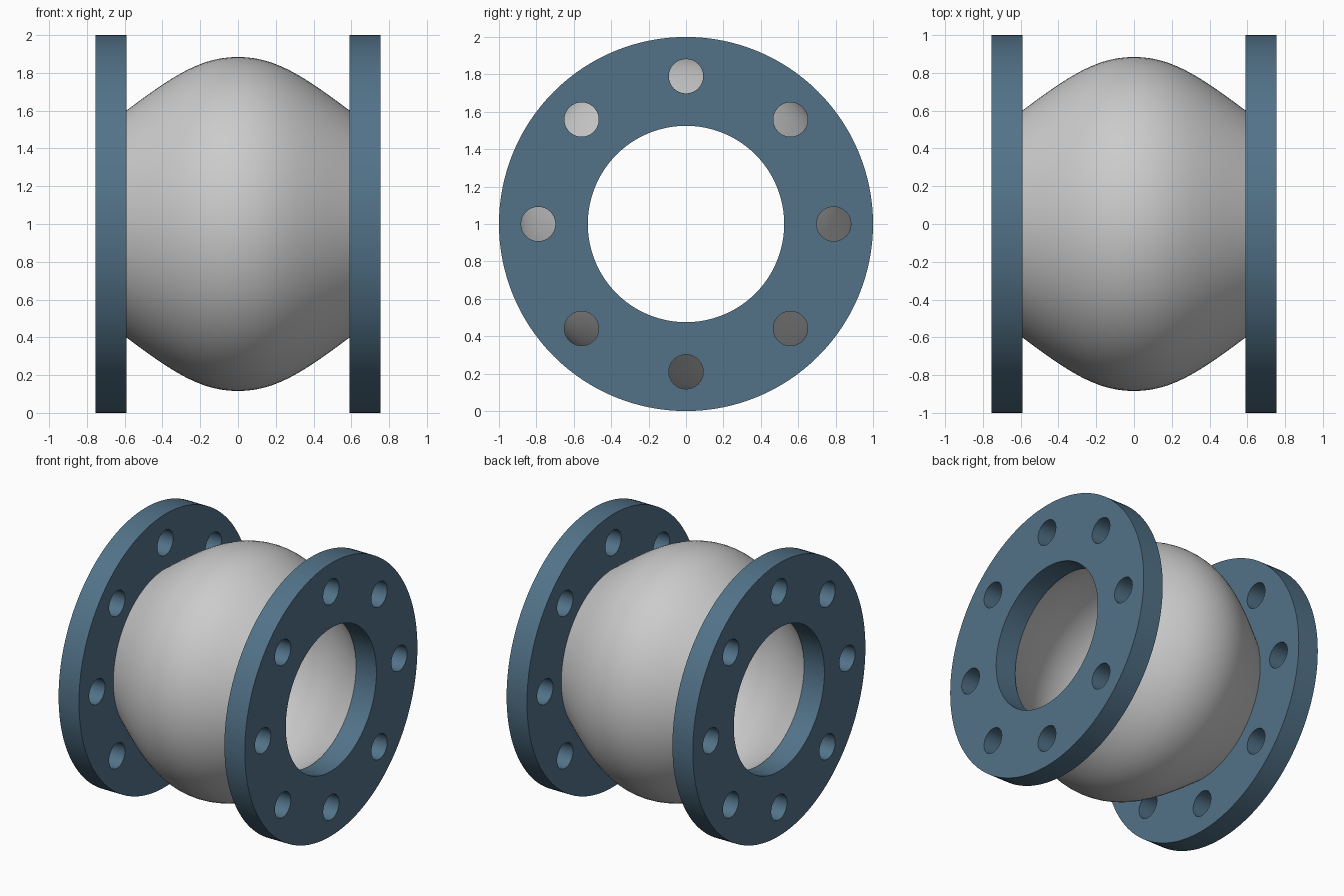
import bpy, bmesh
from math import pi, cos, sin, radians
from mathutils import Matrix, Vector
from mathutils.geometry import interpolate_bezier

if "Cube" in bpy.data.objects:
    bpy.data.objects.remove(bpy.data.objects["Cube"])

blue = bpy.data.materials.new("flange_blue")
blue.diffuse_color = (0.085, 0.17, 0.25, 1)
blue.use_nodes = True
blue.node_tree.nodes["Principled BSDF"].inputs["Base Color"].default_value = blue.diffuse_color


def smooth(ob):
    bpy.ops.object.select_all(action='DESELECT')
    ob.select_set(True)
    bpy.context.view_layer.objects.active = ob
    bpy.ops.object.shade_smooth_by_angle(angle=radians(30))


def circle(curve, cx, cy, r, n):
    s = curve.splines.new('POLY')
    s.points.add(n - 1)
    for i, p in enumerate(s.points):
        a = 2 * pi * i / n
        p.co = (cx + r * cos(a), cy + r * sin(a), 0, 1)
    s.use_cyclic_u = True


# Flange: disc with centre bore and eight bolt holes
def flange(name, x):
    cu = bpy.data.curves.new(name, 'CURVE')
    cu.dimensions = '2D'
    cu.fill_mode = 'BOTH'
    cu.extrude = 0.0825
    circle(cu, 0, 0, 1.0, 128)
    circle(cu, 0, 0, 0.525, 96)
    for k in range(8):
        circle(cu, 0.79 * cos(k * pi / 4), 0.79 * sin(k * pi / 4), 0.092, 32)
    tmp = bpy.data.objects.new(name + "_outline", cu)
    bpy.context.collection.objects.link(tmp)
    bpy.context.view_layer.update()
    me = bpy.data.meshes.new_from_object(tmp.evaluated_get(bpy.context.evaluated_depsgraph_get()))
    bpy.data.objects.remove(tmp)
    bm = bmesh.new()
    bm.from_mesh(me)
    bmesh.ops.remove_doubles(bm, verts=bm.verts, dist=1e-5)
    bmesh.ops.recalc_face_normals(bm, faces=bm.faces)
    bm.transform(Matrix.Translation((x, 0, 1)) @ Matrix.Rotation(pi / 2, 4, 'Y'))
    bm.to_mesh(me)
    bm.free()
    me.materials.clear()
    me.materials.append(blue)
    ob = bpy.data.objects.new(name, me)
    bpy.context.collection.objects.link(ob)
    smooth(ob)


flange("left_flange", -0.6725)
flange("right_flange", 0.6725)

# Bulging bellows body: outer and inner walls revolved about x
half = interpolate_bezier(Vector((-0.592, 0.60)), Vector((-0.35, 0.78)),
                          Vector((-0.2, 0.884)), Vector((0, 0.884)), 25)
outer = [(p.x, p.y) for p in half] + [(-p.x, p.y) for p in half[-2::-1]]
profile = outer + [(x, r - 0.075) for x, r in reversed(outer)]
bm = bmesh.new()
vs = [bm.verts.new((x, 0, r)) for x, r in profile]
es = [bm.edges.new((vs[i], vs[(i + 1) % len(vs)])) for i in range(len(vs))]
bmesh.ops.spin(bm, geom=vs + es, axis=(1, 0, 0), cent=(0, 0, 0), angle=2 * pi, steps=96)
bmesh.ops.remove_doubles(bm, verts=bm.verts, dist=1e-5)
bmesh.ops.recalc_face_normals(bm, faces=bm.faces)
bm.transform(Matrix.Translation((0, 0, 1)))
me = bpy.data.meshes.new("bellows_body")
bm.to_mesh(me)
bm.free()
body = bpy.data.objects.new("bellows_body", me)
bpy.context.collection.objects.link(body)
smooth(body)
